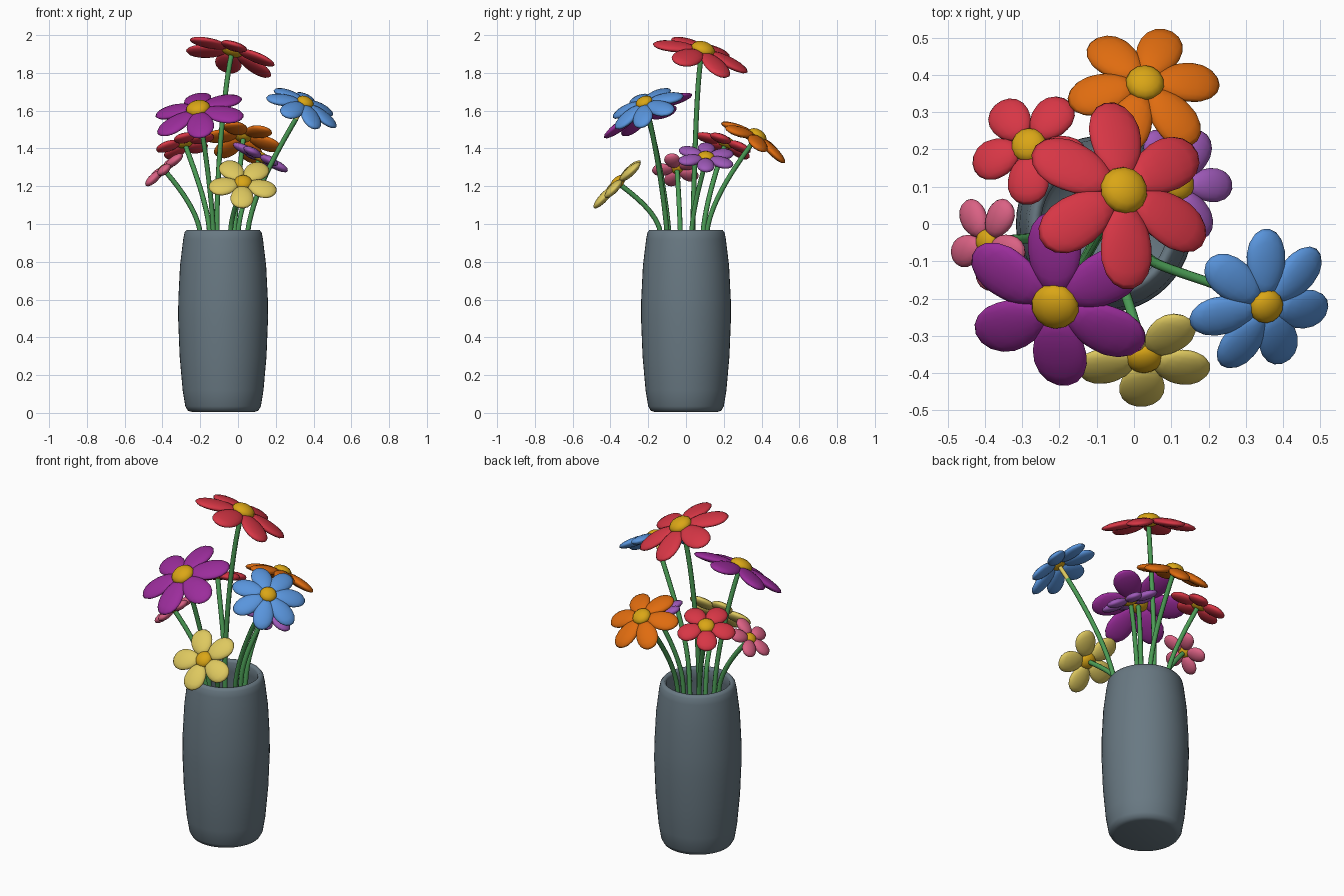
import bpy, bmesh, math
from mathutils import Vector, Matrix

if "Cube" in bpy.data.objects:
    bpy.data.objects.remove(bpy.data.objects["Cube"])


def material(name, rgb):
    m = bpy.data.materials.new(name)
    m.diffuse_color = (*rgb, 1)
    m.use_nodes = True
    m.node_tree.nodes["Principled BSDF"].inputs["Base Color"].default_value = m.diffuse_color
    return m


M = {
    "slate": material("slate grey", (.14, .19, .225)),
    "green": material("stem green", (.07, .33, .09)),
    "gold": material("gold", (.70, .38, .008)),
    "red": material("red", (.68, .037, .06)),
    "magenta": material("magenta", (.33, .026, .33)),
    "blue": material("sky blue", (.10, .30, .72)),
    "orange": material("orange", (.74, .15, .005)),
    "pink": material("pink", (.70, .12, .23)),
    "yellow": material("pale yellow", (.73, .58, .115)),
    "lilac": material("lilac", (.34, .10, .48)),
}


def finish(bm, name, mat):
    bmesh.ops.recalc_face_normals(bm, faces=bm.faces)
    me = bpy.data.meshes.new(name)
    bm.to_mesh(me)
    bm.free()
    me.materials.append(M[mat])
    me.shade_smooth()
    ob = bpy.data.objects.new(name, me)
    bpy.context.collection.objects.link(ob)
    return ob


# Vase: hollow turned profile
CX = -0.079
profile = [(0, 0.005), (.165, .005), (.187, .012), (.2, .035), (.214, .12), (.230, .3),
           (.238, .5), (.237, .6), (.228, .78), (.211, .92), (.204, .955), (.193, .969),
           (.180, .969), (.171, .955), (.178, .9), (.2, .7), (.205, .5), (.19, .2),
           (.16, .06), (0, .05)]
bm = bmesh.new()
vs = [bm.verts.new((r, 0, z)) for r, z in profile]
es = [bm.edges.new(p) for p in zip(vs, vs[1:])]
bmesh.ops.spin(bm, geom=vs + es, axis=(0, 0, 1), cent=(0, 0, 0), angle=math.tau, steps=48)
bmesh.ops.remove_doubles(bm, verts=bm.verts, dist=1e-4)
vase = finish(bm, "vase", "slate")
vase.location.x = CX


def bezier(a, b, c, d, t):
    s = 1 - t
    return a * s**3 + b * 3 * s * s * t + c * 3 * s * t * t + d * t**3


def tube(name, pts, radius, mat):
    cu = bpy.data.curves.new(name, 'CURVE')
    cu.dimensions = '3D'
    cu.bevel_depth = radius
    cu.bevel_resolution = 2
    cu.use_fill_caps = True
    sp = cu.splines.new('POLY')
    sp.points.add(len(pts) - 1)
    for p, q in zip(sp.points, pts):
        p.co = (*q, 1)
    sp.use_smooth = True
    cu.materials.append(M[mat])
    bpy.context.collection.objects.link(bpy.data.objects.new(name, cu))


def flower(name, mat, top, tilt, R, n, phase, droop, rc, rim, width):
    normal = Vector((*tilt, 1)).normalized()
    origin = Vector(top) - normal * rc * .5
    frame = Matrix.Translation(origin) @ \
        Vector((0, 0, 1)).rotation_difference(normal).to_matrix().to_4x4()
    # Petals: flattened egg shapes around the centre
    bm = bmesh.new()
    inner = rc * .55
    half = (R - inner) / 2
    for k in range(n):
        res = bmesh.ops.create_uvsphere(bm, u_segments=14, v_segments=9, radius=1)
        rot = Matrix.Rotation(math.radians(phase + 360 * k / n), 4, 'Z') @ \
            Matrix.Rotation(math.radians(droop), 4, 'Y')
        for v in res["verts"]:
            z, x, y = v.co
            v.co = Vector((inner + half * (1 + x),
                           y * width * R / 2 * (1 + .13 * x), z * .024))
            v.co = frame @ rot @ v.co
    finish(bm, name + "_petals", mat)
    # Centre: domed disc
    bm = bmesh.new()
    bmesh.ops.create_uvsphere(bm, u_segments=14, v_segments=8, radius=rc,
                              matrix=frame @ Matrix.Diagonal((1, 1, .6, 1)))
    finish(bm, name + "_centre", "gold")
    # Stem: straight inside the vase, then bending to the flower head
    rim = Vector((*rim, .95))
    base = Vector((CX + (rim.x - CX) * .3, rim.y * .3, .12))
    L = (origin - rim).length
    lead = (rim - base).normalized() * L * .35
    end = origin - normal * .005
    pts = [bezier(rim, rim + lead, end - normal * L * .12, end, i / 14) for i in range(15)]
    if name == "blue_flower":
        tube(name + "_stem_tip", pts[11:], .0125, "yellow")
        pts = pts[:12]
    tube(name + "_stem", [base] + pts, .0135, "green")


# name, colour, top of centre, tilt, radius, petals, phase, droop, centre radius, rim point, petal width
flower("tall_red_flower", "red", (-.018, .1, 1.955), (.30, .32), .268, 6, 33, 11, .065, (-.11, .035), .53)
flower("magenta_flower", "magenta", (-.218, -.235, 1.64), (-.22, -.5), .265, 6, -30, 10, .065, (-.13, -.09), .55)
flower("blue_flower", "blue", (.365, -.23, 1.665), (.45, -.42), .212, 7, 90, 13, .047, (.05, -.10), .52)
flower("orange_flower", "orange", (.031, .392, 1.492), (.08, .6), .213, 6, 10, 13, .052, (-.02, .11), .56)
flower("small_red_flower", "red", (-.288, .22, 1.455), (-.25, .38), .165, 5, 54, 7, .048, (-.15, .09), .68)
flower("pink_flower", "pink", (-.407, -.048, 1.305), (-.85, -.05), .133, 5, 55, 3, .034, (-.20, -.03), .63)
flower("yellow_flower", "yellow", (.028, -.378, 1.237), (.05, -1), .187, 5, -92, 2, .048, (-.04, -.135), .65)
flower("lilac_flower", "lilac", (.13, .108, 1.375), (.5, .08), .163, 6, 0, 1, .045, (.0, .03), .56)
